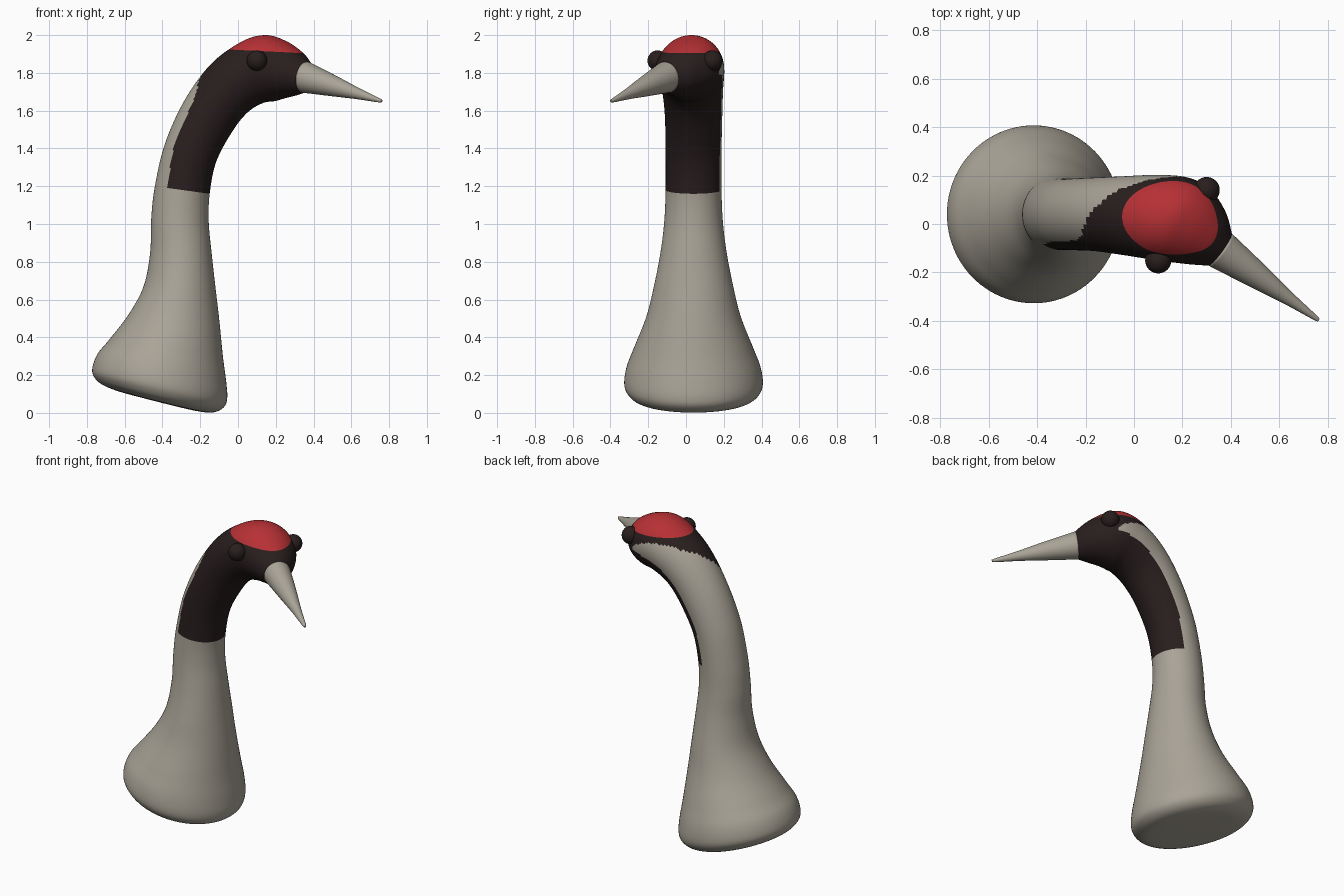
import bpy, bmesh, math
from mathutils import Vector

if "Cube" in bpy.data.objects:
    bpy.data.objects.remove(bpy.data.objects["Cube"])


def material(name, color):
    m = bpy.data.materials.new(name)
    m.diffuse_color = (*color, 1)
    m.use_nodes = True
    m.node_tree.nodes["Principled BSDF"].inputs["Base Color"].default_value = m.diffuse_color
    return m


pale = material("pale_grey", (0.40, 0.37, 0.31))
dark = material("dark_brown", (0.022, 0.013, 0.013))
red = material("crown_red", (0.47, 0.03, 0.035))
SIDES, STEPS = 96, 10

# Each ring: back x, back z, front x, front z, centre y, half width, yaw in degrees
body_rings = [
    (-0.45, 0.065, -0.40, 0.052, 0.04, 0.02, 0),
    (-0.62, 0.11, -0.22, 0.01, 0.04, 0.24, 0),
    (-0.71, 0.145, -0.13, 0.003, 0.04, 0.31, 0),
    (-0.755, 0.18, -0.075, 0.03, 0.04, 0.35, 0),
    (-0.772, 0.23, -0.057, 0.08, 0.04, 0.367, 0),
    (-0.745, 0.31, -0.063, 0.17, 0.04, 0.355, 0),
    (-0.68, 0.39, -0.08, 0.30, 0.04, 0.315, 0),
    (-0.58, 0.52, -0.10, 0.50, 0.04, 0.25, 0),
    (-0.50, 0.67, -0.12, 0.67, 0.04, 0.21, 0),
    (-0.465, 0.85, -0.14, 0.85, 0.04, 0.175, 0),
    (-0.46, 1.02, -0.155, 1.01, 0.04, 0.155, 0),
    (-0.44, 1.20, -0.15, 1.16, 0.04, 0.148, 0),
    (-0.385, 1.43, -0.115, 1.33, 0.04, 0.148, 0),
    (-0.28, 1.66, -0.03, 1.49, 0.04, 0.152, 0),
    (-0.14, 1.85, 0.05, 1.59, 0.035, 0.162, -2),
    (0.02, 1.965, 0.13, 1.64, 0.03, 0.175, -10),
    (0.14, 2.00, 0.19, 1.65, 0.02, 0.182, -22),
    (0.23, 1.975, 0.24, 1.665, -0.01, 0.17, -30),
    (0.31, 1.92, 0.30, 1.68, -0.06, 0.13, -35),
    (0.365, 1.86, 0.345, 1.695, -0.105, 0.082, -36),
]
beak_rings = [
    (0.365, 1.86, 0.345, 1.695, -0.105, 0.082, -36),
    (0.507, 1.789, 0.493, 1.677, -0.208, 0.056, -36),
    (0.64, 1.719, 0.63, 1.661, -0.305, 0.029, -36),
    (0.749, 1.665, 0.745, 1.644, -0.386, 0.011, -36),
    (0.763, 1.656, 0.761, 1.648, -0.397, 0.004, -36),
]


def spline(rings, t):
    """Smooth curve through the rings at parameter t."""
    last = len(rings) - 1
    i = min(int(t), last - 1)
    u = t - i
    p0, p1, p2, p3 = (rings[max(0, min(last, i + k))] for k in (-1, 0, 1, 2))
    return [0.5 * (2 * b + (c - a) * u + (2 * a - 5 * b + 4 * c - d) * u * u
                   + (3 * b - a - 3 * c + d) * u ** 3)
            for a, b, c, d in zip(p0, p1, p2, p3)]


def piecewise(points, t):
    for (t0, v0), (t1, v1) in zip(points, points[1:]):
        if t <= t1:
            return v0 + (v1 - v0) * max(0, t - t0) / (t1 - t0)
    return points[-1][1]


def loft(rings, rule):
    """Skin elliptical rings; rule(t, degrees from the back) gives the material slot."""
    bm = bmesh.new()
    rows = []
    count = (len(rings) - 1) * STEPS
    for r in range(count + 1):
        xo, zo, xi, zi, y, w, yaw = spline(rings, r / STEPS)
        yaw = math.radians(yaw)
        centre = Vector(((xo + xi) / 2, y, (zo + zi) / 2))
        a = Vector(((xo - xi) / 2, (xo - xi) / 2 * math.tan(yaw), (zo - zi) / 2))
        b = Vector((-math.sin(yaw), math.cos(yaw), 0)) * w
        rows.append([bm.verts.new(centre + a * math.cos(q) + b * math.sin(q))
                     for q in (2 * math.pi * k / SIDES for k in range(SIDES))])
    for r in range(count):
        for k in range(SIDES):
            n = (k + 1) % SIDES
            f = bm.faces.new((rows[r][k], rows[r][n], rows[r + 1][n], rows[r + 1][k]))
            deg = (k + 0.5) * 360 / SIDES
            f.material_index = rule((r + 0.5) / STEPS, deg - 360 if deg > 180 else deg)
    bm.faces.new(rows[0])
    bm.faces.new(rows[-1])
    bmesh.ops.recalc_face_normals(bm, faces=bm.faces)
    return bm


def finish(name, bm, mats):
    for f in bm.faces:
        f.smooth = True
    me = bpy.data.meshes.new(name)
    bm.to_mesh(me)
    bm.free()
    for m in mats:
        me.materials.append(m)
    ob = bpy.data.objects.new(name, me)
    bpy.context.collection.objects.link(ob)
    return ob


# Dark upper neck and head, with a pale stripe winding up the nape
def plumage(t, deg):
    if t < 11:
        return 0
    low = piecewise([(11, -58), (12, -50), (13, -46), (13.3, -38), (13.7, 0),
                     (14.3, 38), (15, 60), (16, 85), (16.4, 100)], t)
    high = piecewise([(11, 112), (14, 108), (16, 102), (16.4, 98)], t)
    return 0 if low < deg < high else 1


body = loft(body_rings, plumage)

# Red crown: everything above a slightly tilted cut
point, normal = Vector((0.33, 0, 1.905)), Vector((0.05, 0, 1)).normalized()
bmesh.ops.bisect_plane(body, geom=body.verts[:] + body.edges[:] + body.faces[:],
                       dist=1e-6, plane_co=point, plane_no=normal)
for f in body.faces:
    if (f.calc_center_median() - point).dot(normal) > 0:
        f.material_index = 2
finish("neck_and_head", body, [pale, dark, red])

# Tapered beak
finish("beak", loft(beak_rings, lambda t, deg: 0), [pale])

# Round eyes
for name, pos in (("right_eye", (0.10, -0.15, 1.865)), ("left_eye", (0.30, 0.14, 1.865))):
    bm = bmesh.new()
    bmesh.ops.create_uvsphere(bm, u_segments=32, v_segments=16, radius=0.054)
    finish(name, bm, [dark]).location = pos
